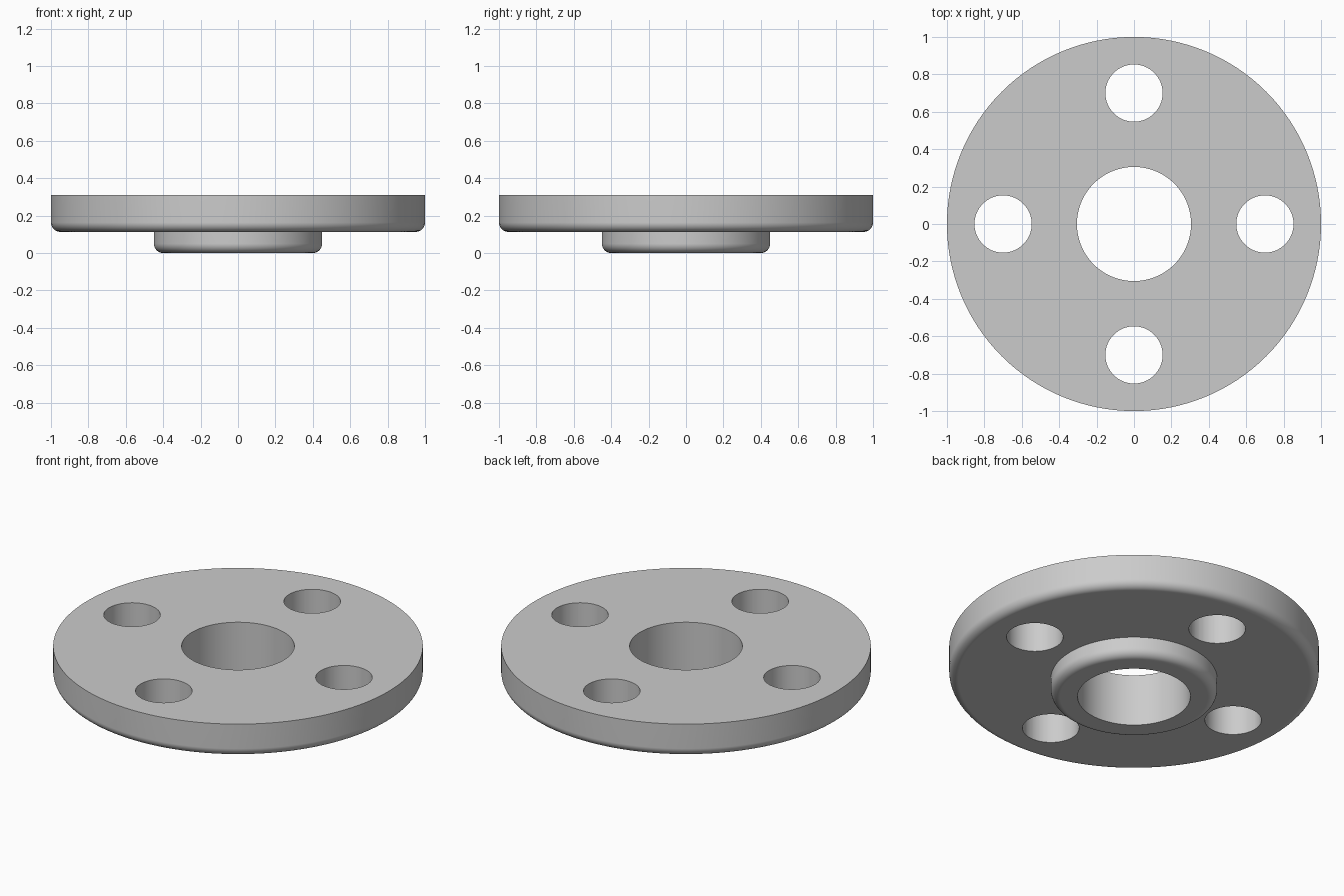
import bpy
import bmesh
from math import sin, cos, pi, radians
from mathutils import Matrix, Vector

SEGMENTS = 128
TOP, PLATE_BOTTOM = 0.31, 0.113
PLATE_R, HUB_R, BORE_R = 1.0, 0.45, 0.305
BOLT_R, BOLT_CIRCLE = 0.153, 0.70
FILLET = 0.05

cube = bpy.data.objects.get("Cube")
if cube:
    bpy.data.objects.remove(cube, do_unlink=True)

# Plain grey metal
metal = bpy.data.materials.new("grey metal")
metal.use_nodes = True
colour = (0.6, 0.6, 0.6, 1)
metal.diffuse_color = colour
metal.node_tree.nodes["Principled BSDF"].inputs["Base Color"].default_value = colour


def add_object(name, bm):
    bmesh.ops.recalc_face_normals(bm, faces=bm.faces[:])
    mesh = bpy.data.meshes.new(name)
    bm.to_mesh(mesh)
    bm.free()
    mesh.materials.append(metal)
    obj = bpy.data.objects.new(name, mesh)
    bpy.context.collection.objects.link(obj)
    return obj


def rounded_corner(radius, bottom, steps=8):
    """Quarter round from the underside up to the outer wall."""
    angles = [i * pi / 2 / steps for i in range(steps + 1)]
    return [(radius - FILLET + FILLET * sin(a), bottom + FILLET - FILLET * cos(a))
            for a in angles]


# Flange body: closed half section, turned around z
section = ([(BORE_R, TOP), (BORE_R, 0)] + rounded_corner(HUB_R, 0)
           + [(HUB_R, PLATE_BOTTOM)] + rounded_corner(PLATE_R, PLATE_BOTTOM)
           + [(PLATE_R, TOP)])
bm = bmesh.new()
verts = [bm.verts.new((r, 0, z)) for r, z in section]
edges = [bm.edges.new((v, verts[i - 1])) for i, v in enumerate(verts)]
bmesh.ops.spin(bm, geom=verts + edges, axis=(0, 0, 1), cent=(0, 0, 0),
               angle=2 * pi, steps=SEGMENTS, use_merge=True)
bmesh.ops.remove_doubles(bm, verts=bm.verts[:], dist=0.0001)
flange = add_object("flange", bm)

# Four bolt holes
bm = bmesh.new()
for i in range(4):
    centre = Matrix.Rotation(i * pi / 2, 3, "Z") @ Vector((BOLT_CIRCLE, 0, TOP / 2))
    bmesh.ops.create_cone(bm, cap_ends=True, segments=64, radius1=BOLT_R,
                          radius2=BOLT_R, depth=1, matrix=Matrix.Translation(centre))
cutter = add_object("bolt_hole_cutter", bm)
cutter.hide_render = True

bpy.ops.object.select_all(action="DESELECT")
flange.select_set(True)
bpy.context.view_layer.objects.active = flange
holes = flange.modifiers.new("bolt holes", "BOOLEAN")
holes.operation = "DIFFERENCE"
holes.solver = "EXACT"
holes.object = cutter
bpy.ops.object.modifier_apply(modifier=holes.name)
bpy.data.objects.remove(cutter, do_unlink=True)

# Smooth walls and fillets, crisp rims, flat faces kept flat
bpy.ops.object.shade_smooth_by_angle(angle=radians(30))
weighted = flange.modifiers.new("flat face normals", "WEIGHTED_NORMAL")
weighted.keep_sharp = True
